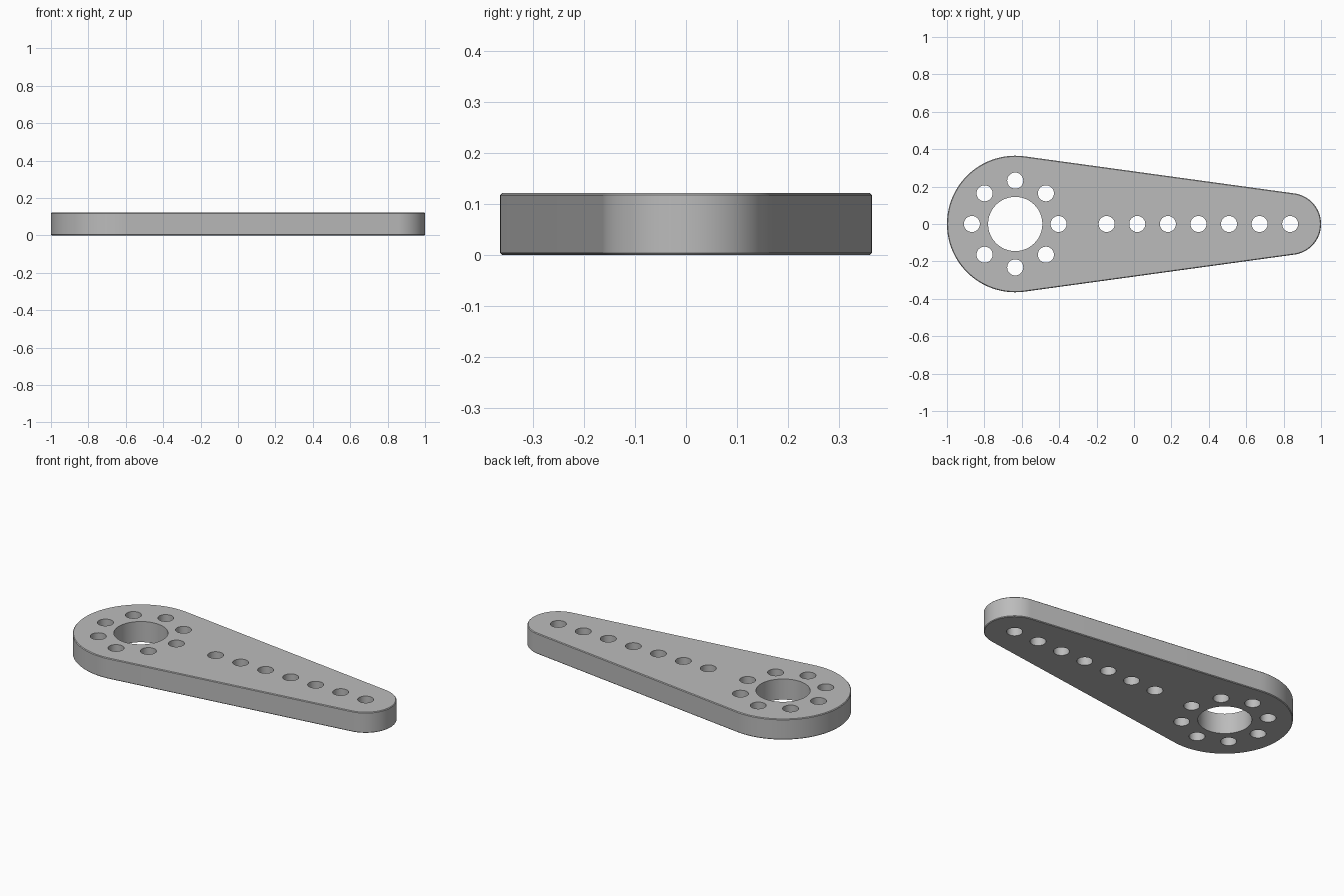
import bpy, bmesh
from math import asin, cos, sin, pi
from mathutils import Matrix

if "Cube" in bpy.data.objects:
    bpy.data.objects.remove(bpy.data.objects["Cube"])

HEIGHT, EDGE = 0.122, 0.004
HUB_X, HUB_R = -0.635, 0.365
TIP_X, TIP_R = 0.835, 0.165
BORE_R, HOLE_R, BOLT_R = 0.145, 0.043, 0.232

steel = bpy.data.materials.new("grey metal")
steel.use_nodes = True
colour = (0.5, 0.5, 0.5, 1)
steel.diffuse_color = colour
steel.node_tree.nodes["Principled BSDF"].inputs["Base Color"].default_value = colour


def arc(cx, r, start, end, steps):
    angles = [start + (end - start) * i / steps for i in range(steps + 1)]
    return [(cx + r * cos(a), r * sin(a), 0) for a in angles]


def add_object(name, bm):
    mesh = bpy.data.meshes.new(name)
    bm.to_mesh(mesh)
    bm.free()
    mesh.materials.append(steel)
    obj = bpy.data.objects.new(name, mesh)
    bpy.context.collection.objects.link(obj)
    return obj


# Tapered plate: two round ends joined by their common tangents
tangent = pi / 2 - asin((HUB_R - TIP_R) / (TIP_X - HUB_X))
outline = arc(TIP_X, TIP_R, -tangent, tangent, 48)
outline += arc(HUB_X, HUB_R, tangent, 2 * pi - tangent, 72)
bm = bmesh.new()
base = bm.faces.new([bm.verts.new(p) for p in outline])
ext = bmesh.ops.extrude_face_region(bm, geom=[base])
top_verts = [v for v in ext["geom"] if isinstance(v, bmesh.types.BMVert)]
bmesh.ops.translate(bm, verts=top_verts, vec=(0, 0, HEIGHT))
bmesh.ops.recalc_face_normals(bm, faces=bm.faces)

# Fine chamfer around the top and bottom rims
rims = [e for e in bm.edges if abs(e.verts[0].co.z - e.verts[1].co.z) < EDGE]
bmesh.ops.bevel(bm, geom=rims, offset=EDGE, segments=1, affect='EDGES')
plate = add_object("lever_arm", bm)

# Central bore, ring of bolt holes, and row of adjustment holes
holes = [(HUB_X, 0, BORE_R, 64)]
for i in range(8):
    a = i * pi / 4
    holes.append((HUB_X + BOLT_R * cos(a), BOLT_R * sin(a), HOLE_R, 32))
for i in range(7):
    holes.append((TIP_X - i * 0.1635, 0, HOLE_R, 32))
bm = bmesh.new()
for x, y, r, sides in holes:
    bmesh.ops.create_cone(bm, cap_ends=True, segments=sides, radius1=r, radius2=r,
                          depth=HEIGHT * 2, matrix=Matrix.Translation((x, y, HEIGHT / 2)))
cutter = add_object("hole_cutter", bm)
cutter.hide_render = True

# Drill the holes, then discard the cutter
drill = plate.modifiers.new("holes", 'BOOLEAN')
drill.object = cutter
drill.operation = 'DIFFERENCE'
drill.solver = 'EXACT'
bpy.ops.object.select_all(action='DESELECT')
bpy.context.view_layer.objects.active = plate
plate.select_set(True)
bpy.ops.object.modifier_apply(modifier=drill.name)
bpy.data.objects.remove(cutter)
bpy.ops.object.shade_smooth_by_angle(angle=pi / 6)
